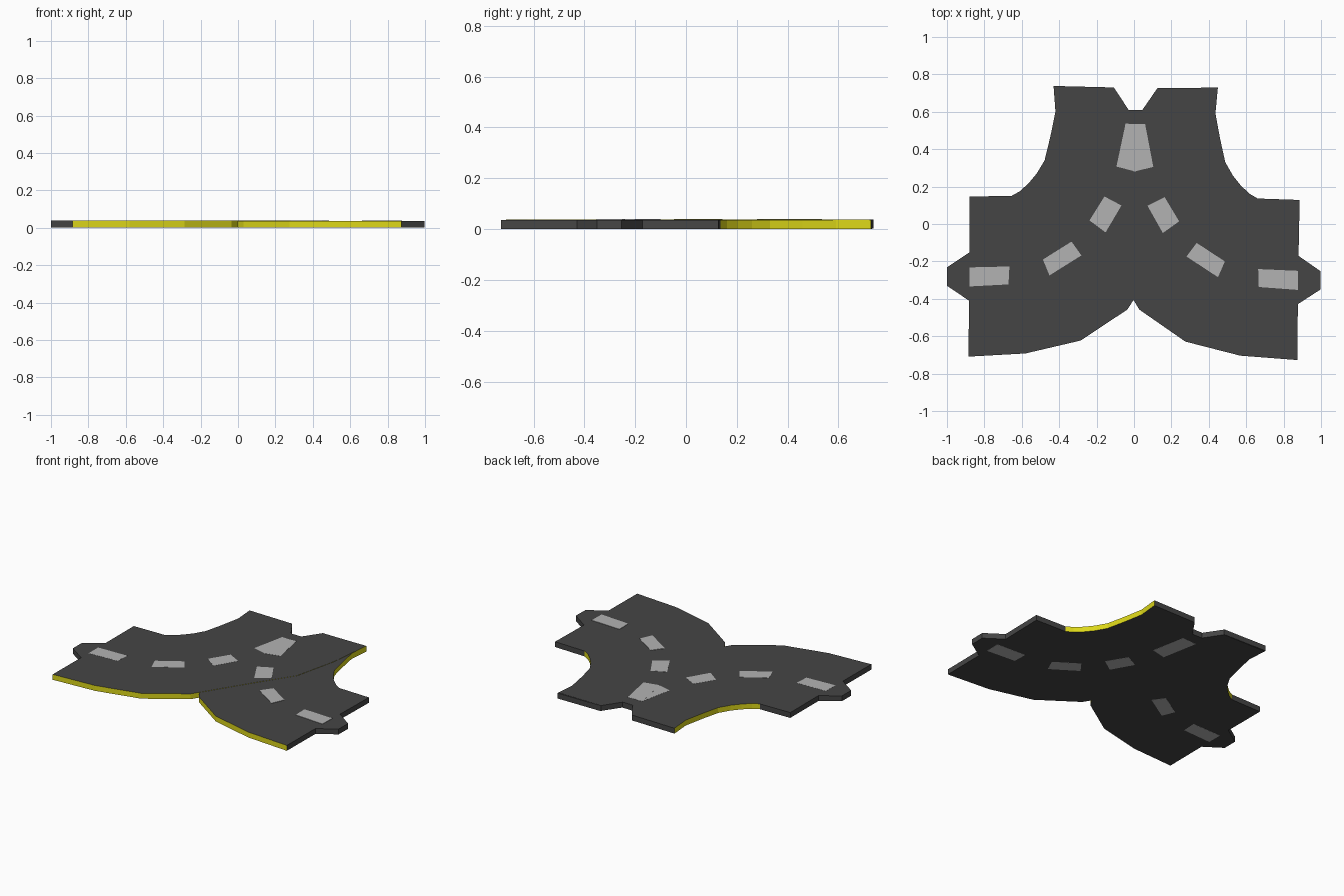
import bpy, bmesh, math
from mathutils import Matrix

if "Cube" in bpy.data.objects:
    bpy.data.objects.remove(bpy.data.objects["Cube"])


def material(name, rgb):
    m = bpy.data.materials.new(name)
    m.diffuse_color = (*rgb, 1)
    m.use_nodes = True
    m.node_tree.nodes["Principled BSDF"].inputs["Base Color"].default_value = m.diffuse_color
    return m


ASPHALT = material("asphalt", (0.06, 0.06, 0.06))
KERB = material("kerb_yellow", (0.72, 0.68, 0.01))
PAINT = material("lane_paint", (0.45, 0.45, 0.45))

# Curved road outline, counter-clockwise, for the left branch
OUTER = [(-.885, -.709), (-.58, -.692), (-.285, -.623), (-.035, -.457),
         (.181, -.117), (.347, .133), (.416, .428), (.447, .722)]
SOCKET = [(.125, .726), (.045, .61), (-.035, .61), (-.11, .73)]
INNER = [(-.43, .738), (-.42, .60), (-.447, .468), (-.478, .34), (-.52, .27),
         (-.564, .217), (-.612, .174), (-.655, .15), (-.88, .147)]
PLUG = [(-.88, -.152), (-1, -.232), (-1, -.33), (-.882, -.41)]

# Lane dashes along the middle of the left branch
DASHES = [
    [(-.88, -.334), (-.671, -.323), (-.666, -.227), (-.88, -.232)],
    [(-.452, -.275), (-.281, -.168), (-.334, -.094), (-.487, -.19)],
    [(-.152, -.045), (-.067, .099), (-.158, .147), (-.238, .019)],
    [(-.094, .307), (.01, .28), (.062, .53), (-.045, .537)],
]

# The right branch is the left one mirrored and turned a touch
LEFT = Matrix.Identity(4)
RIGHT = (Matrix.Translation((.003, 0, 0)) @ Matrix.Rotation(math.radians(-1.2), 4, 'Z')
         @ Matrix.Scale(-1, 4, (1, 0, 0)))


def slabs(name, outlines, z0, z1, xf, mats, side_index=lambda i: 0):
    """Extrude flat outlines from z0 to z1 into one object."""
    bm = bmesh.new()
    for pts in outlines:
        low = [bm.verts.new((x, y, z0)) for x, y in pts]
        top = [bm.verts.new((x, y, z1)) for x, y in pts]
        bm.faces.new(low[::-1])
        bm.faces.new(top)
        n = len(pts)
        for i in range(n):
            j = (i + 1) % n
            f = bm.faces.new((low[i], low[j], top[j], top[i]))
            f.material_index = side_index(i)
    bmesh.ops.transform(bm, matrix=xf, verts=bm.verts)
    bmesh.ops.recalc_face_normals(bm, faces=bm.faces)
    me = bpy.data.meshes.new(name)
    bm.to_mesh(me)
    bm.free()
    for m in mats:
        me.materials.append(m)
    ob = bpy.data.objects.new(name, me)
    bpy.context.collection.objects.link(ob)
    return ob


def kerb_side(i):
    """Yellow on the curved sides, dark on the joining ends."""
    first_inner = len(OUTER) + len(SOCKET)
    on_outer = i < len(OUTER) - 1
    on_inner = first_inner <= i < first_inner + len(INNER) - 2
    return 1 if on_outer or on_inner else 0


ROAD = OUTER + SOCKET + INNER + PLUG

# Two overlapping road branches, the left one sitting slightly higher
slabs("left_road", [ROAD], .002, .038, LEFT, [ASPHALT, KERB], kerb_side)
slabs("right_road", [ROAD], .0005, .0365, RIGHT, [ASPHALT, KERB], kerb_side)

# Lane dashes run through the slabs and show above and below
slabs("left_lane_dashes", DASHES, .0012, .0386, LEFT, [PAINT])
slabs("right_lane_dashes", DASHES, 0, .039, RIGHT, [PAINT])
